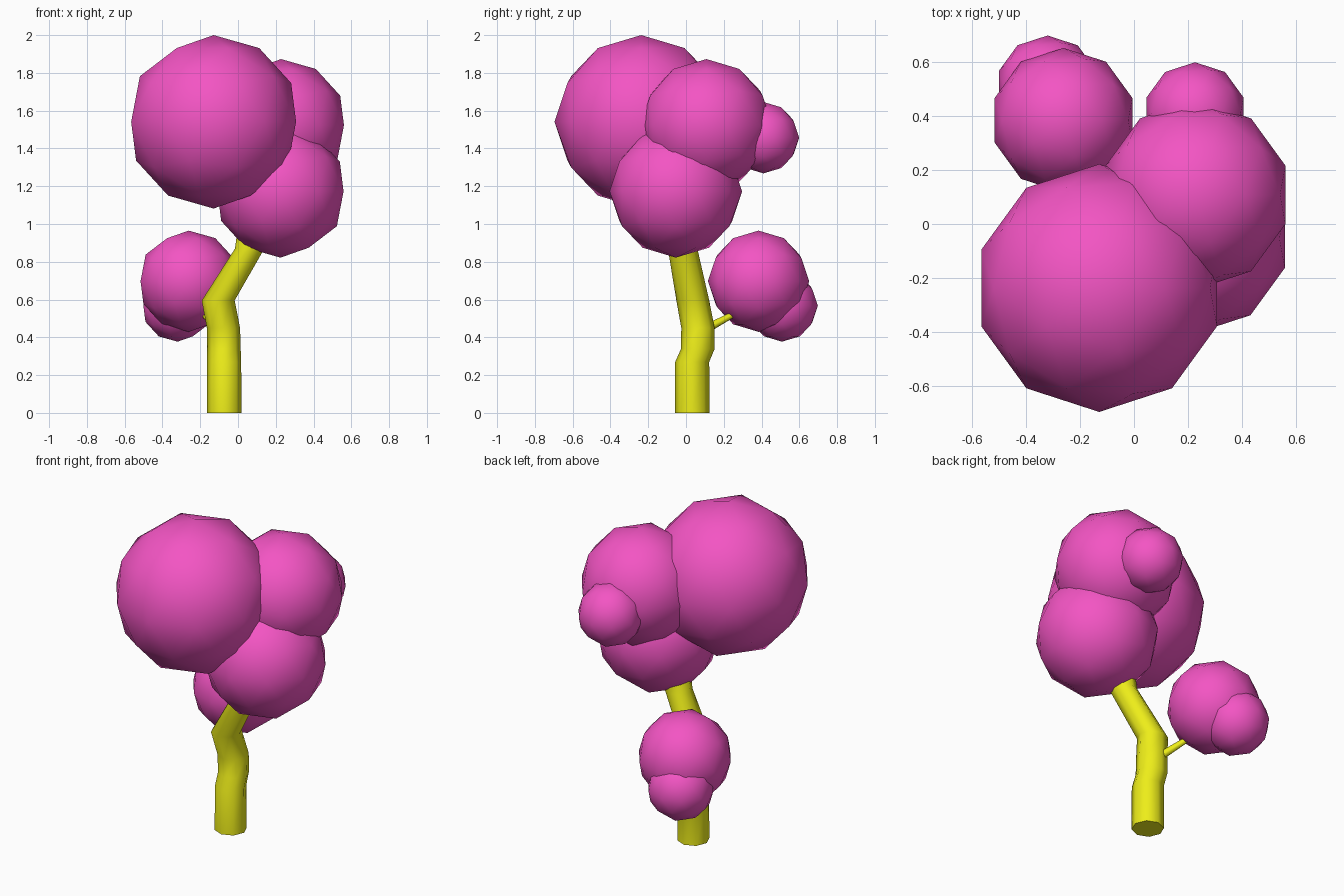
import bpy, bmesh, math
from mathutils import Vector

if "Cube" in bpy.data.objects:
    bpy.data.objects.remove(bpy.data.objects["Cube"])


def material(name, rgb):
    m = bpy.data.materials.new(name)
    m.diffuse_color = (*rgb, 1)
    m.use_nodes = True
    m.node_tree.nodes["Principled BSDF"].inputs["Base Color"].default_value = m.diffuse_color
    return m


PINK = material("blossom_pink", (0.9, 0.09, 0.55))
YELLOW = material("bark_yellow", (0.85, 0.85, 0.01))


def leaf_ball(name, center, radius):
    bpy.ops.mesh.primitive_ico_sphere_add(subdivisions=2, radius=radius, location=center)
    ob = bpy.context.object
    ob.name = name
    ob.data.materials.append(PINK)
    bpy.ops.object.shade_smooth()


def limb(name, stations, sides):
    """Tube of horizontal rings; each station is (x, y, z, radius)."""
    bm = bmesh.new()
    rings = []
    for x, y, z, r in stations:
        rings.append([bm.verts.new((x + r * math.cos(i * math.tau / sides),
                                    y + r * math.sin(i * math.tau / sides), z))
                      for i in range(sides)])
    for a, b in zip(rings, rings[1:]):
        for i in range(sides):
            j = (i + 1) % sides
            bm.faces.new((a[i], a[j], b[j], b[i]))
    bm.faces.new(rings[0][::-1])
    bm.faces.new(rings[-1])
    me = bpy.data.meshes.new(name)
    bm.to_mesh(me)
    bm.free()
    me.materials.append(YELLOW)
    ob = bpy.data.objects.new(name, me)
    bpy.context.collection.objects.link(ob)
    bpy.ops.object.select_all(action='DESELECT')
    ob.select_set(True)
    bpy.context.view_layer.objects.active = ob
    bpy.ops.object.shade_smooth_by_angle(angle=math.radians(60))


# Crooked trunk
limb("trunk", [(-0.073, 0.033, 0, 0.091), (-0.073, 0.033, 0.27, 0.09),
               (-0.075, 0.063, 0.34, 0.089), (-0.077, 0.063, 0.45, 0.088),
               (-0.105, 0.036, 0.595, 0.087), (0.062, -0.018, 0.87, 0.078),
               (0.085, -0.025, 1.1, 0.07)], 8)

# Thin side branch
start, end = Vector((-0.08, 0.07, 0.425)), Vector((-0.24, 0.36, 0.58))
bpy.ops.mesh.primitive_cone_add(vertices=8, radius1=0.026, radius2=0.01,
                                depth=(end - start).length, location=(start + end) / 2,
                                rotation=(end - start).to_track_quat('Z', 'Y').to_euler())
branch = bpy.context.object
branch.name = "side_branch"
branch.data.materials.append(YELLOW)
bpy.ops.object.shade_smooth_by_angle(angle=math.radians(60))

# Foliage
leaf_ball("crown_large", (-0.129, -0.237, 1.541), 0.459)
leaf_ball("crown_back", (0.228, 0.108, 1.523), 0.35)
leaf_ball("crown_lower", (0.225, -0.054, 1.173), 0.351)
leaf_ball("crown_bud", (0.226, 0.41, 1.457), 0.189)
leaf_ball("branch_foliage", (-0.261, 0.384, 0.697), 0.268)
leaf_ball("branch_bud", (-0.32, 0.508, 0.567), 0.19)
